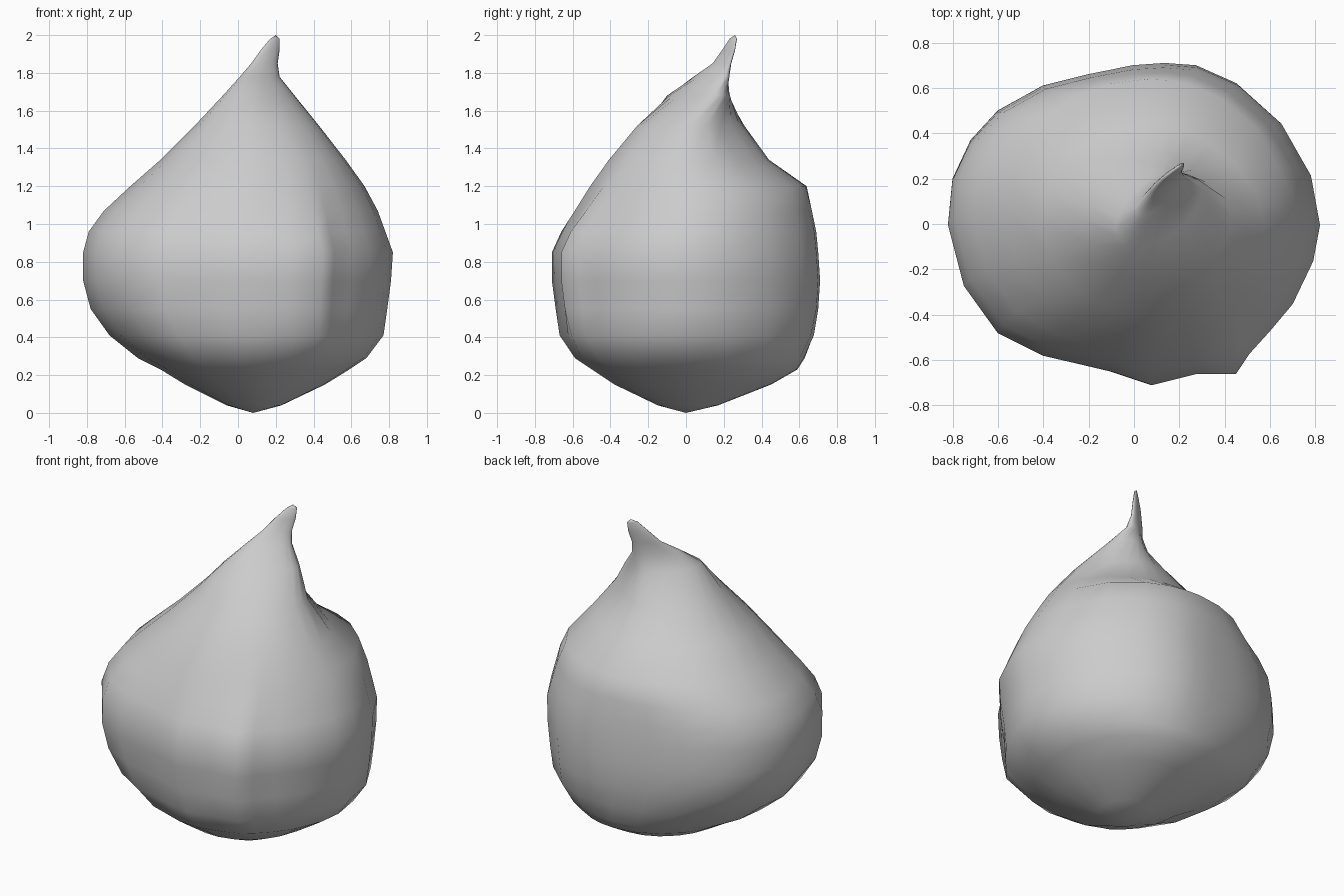
import bpy
import bmesh
import math
from mathutils import Vector

default_cube = bpy.data.objects.get("Cube")
if default_cube:
    bpy.data.objects.remove(default_cube, do_unlink=True)

# Skin material
skin = bpy.data.materials.new("plain grey")
skin.use_nodes = True
grey = (0.6, 0.6, 0.6, 1)
skin.diffuse_color = grey
skin.node_tree.nodes["Principled BSDF"].inputs["Base Color"].default_value = grey

# Bulb levels: height, left and right limits, front and back limits
LEVELS = [
    (.04, -.06, .23, -.15, .17),
    (.15, -.28, .46, -.38, .45),
    (.23, -.41, .59, -.5, .59),
    (.29, -.53, .68, -.59, .63),
    (.41, -.68, .77, -.67, .68),
    (.55, -.78, .79, -.69, .7),
    (.7, -.82, .81, -.71, .71),
    (.85, -.82, .82, -.71, .7),
    (.96, -.79, .78, -.66, .69),
    (1.07, -.71, .74, -.59, .67),
    (1.2, -.57, .67, -.51, .64),
    (1.34, -.41, .57, -.41, .44),
    (1.52, -.23, .43, -.26, .31),
    (1.68, -.08, .3, -.1, .24),
    (1.78, .01, .22, .04, .23),
    (1.85, .07, .21, .14, .24),
    (1.92, .12, .22, .19, .26),
    (1.98, .17, .22, .23, .27),
]

# Lopsided belly outline, anticlockwise from the left-hand extreme
BELLY = [
    (.82, 0), (.78, .22), (.65, .45), (.46, .62), (.28, .7), (.14, .71),
    (0, .7), (-.2, .66), (-.4, .61), (-.6, .5), (-.72, .37), (-.8, .2),
    (-.82, 0), (-.75, -.27), (-.6, -.48), (-.4, -.58), (-.1, -.65),
    (.08, -.71), (.28, -.66), (.45, -.66), (.51, -.57), (.6, -.47),
    (.7, -.35), (.79, -.16),
]


def smooth_step(low, high, value):
    t = min(max((value - low) / (high - low), 0), 1)
    return t * t * (3 - 2 * t)


def section_point(outline_point, level):
    """Fit one outline point to a level, rounding and twisting the neck."""
    height, x_low, x_high, y_low, y_high = level
    belly = Vector((outline_point[0] / .82, outline_point[1] / .71))
    oval = belly.normalized()
    belly_share = smooth_step(.2, .55, height) * (1 - smooth_step(.9, 1.3, height))
    point = oval.lerp(belly, belly_share)
    # Hollow on the shoulder behind the neck
    angle = math.atan2(oval.y, oval.x)
    hollow = smooth_step(1.2, 1.5, height) * (1 - smooth_step(1.6, 1.8, height))
    point *= 1 - .14 * hollow * math.exp(-((angle - .8) / .4) ** 2)
    # Slant the narrow neck into a diagonal blade
    slant = smooth_step(1.5, 1.85, height)
    point.y = point.y * math.cos(slant) + point.x * math.sin(slant)
    x = (x_low + x_high) / 2 + point.x * (x_high - x_low) / 2
    y = (y_low + y_high) / 2 + point.y * (y_high - y_low) / 2
    return x, y, height


def cap(bm, ring, tip):
    tip_vert = bm.verts.new(tip)
    for index, vert in enumerate(ring):
        bm.faces.new((vert, ring[(index + 1) % len(ring)], tip_vert))


# Bulb with drawn-out neck, skinned ring by ring
bm = bmesh.new()
rings = [[bm.verts.new(section_point(p, level)) for p in BELLY] for level in LEVELS]
for lower, upper in zip(rings, rings[1:]):
    for index in range(len(BELLY)):
        after = (index + 1) % len(BELLY)
        bm.faces.new((lower[index], lower[after], upper[after], upper[index]))
cap(bm, rings[0], (.08, 0, 0))
cap(bm, rings[-1], (.2, .26, 2))
bmesh.ops.recalc_face_normals(bm, faces=bm.faces)
for face in bm.faces:
    face.smooth = True

mesh = bpy.data.meshes.new("bulb")
bm.to_mesh(mesh)
bm.free()
mesh.materials.append(skin)
bulb = bpy.data.objects.new("bulb", mesh)
bpy.context.collection.objects.link(bulb)
